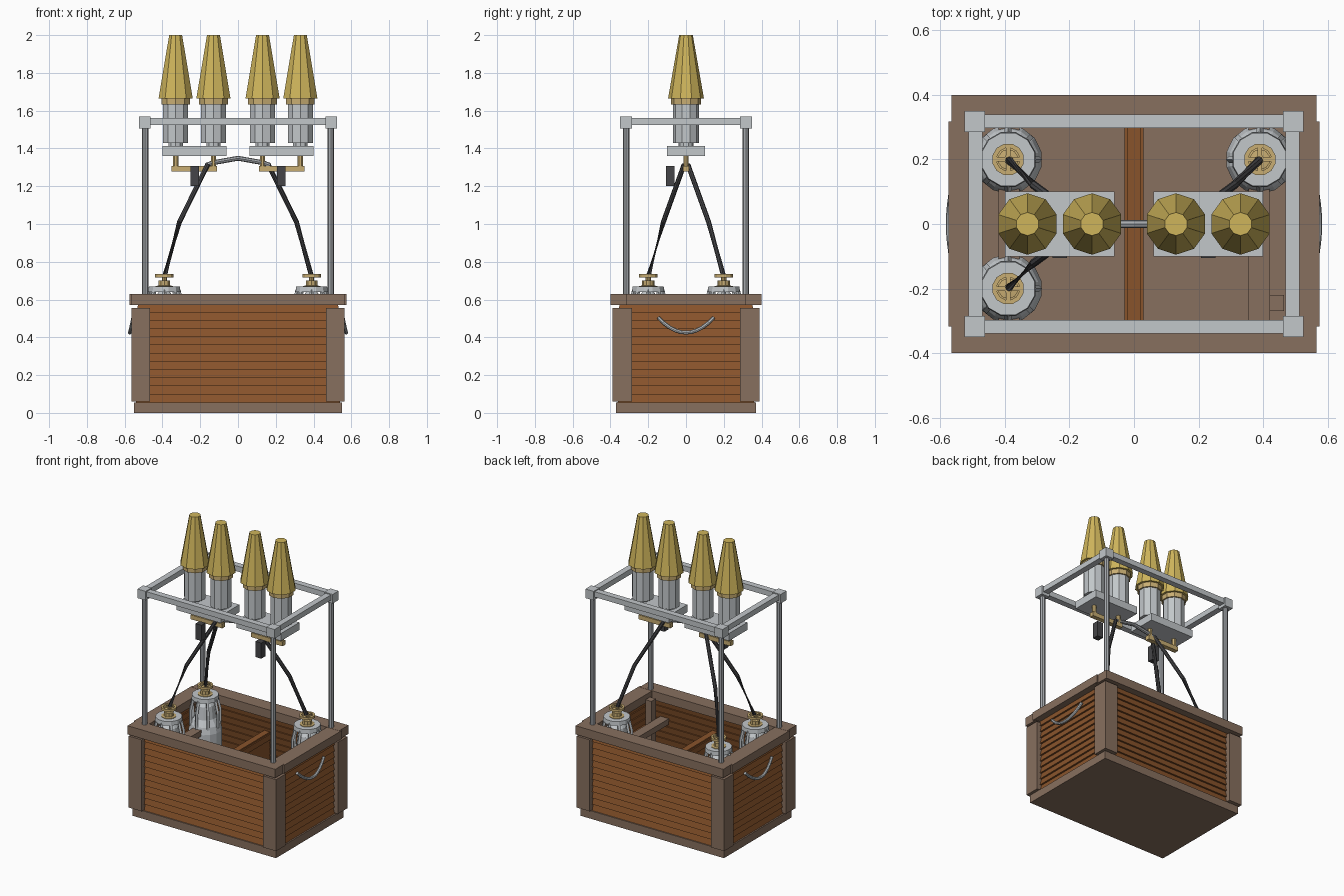
import bpy, bmesh, math
from mathutils import Vector

if "Cube" in bpy.data.objects:
    bpy.data.objects.remove(bpy.data.objects["Cube"])


def material(name, r, g, b):
    m = bpy.data.materials.new(name)
    m.diffuse_color = (r, g, b, 1)
    m.use_nodes = True
    m.node_tree.nodes["Principled BSDF"].inputs["Base Color"].default_value = m.diffuse_color
    return m


WICKER = material("orange wood", 0.25, 0.088, 0.024)
TRIM = material("grey brown wood", 0.245, 0.16, 0.113)
GOLD = material("gold", 0.62, 0.46, 0.105)
BRASS = material("brass", 0.58, 0.42, 0.17)
ALLOY = material("light alloy", 0.54, 0.57, 0.59)
STEEL = material("steel tube", 0.38, 0.40, 0.42)
RUBBER = material("dark rubber", 0.06, 0.06, 0.065)


def finish(bm, name, mat):
    bmesh.ops.recalc_face_normals(bm, faces=bm.faces)
    me = bpy.data.meshes.new(name)
    bm.to_mesh(me)
    bm.free()
    me.materials.append(mat)
    ob = bpy.data.objects.new(name, me)
    bpy.context.collection.objects.link(ob)
    return ob


def box(name, mat, x0, x1, y0, y1, z0, z1):
    bm = bmesh.new()
    bmesh.ops.create_cube(bm, size=1)
    for v in bm.verts:
        v.co = ((x0 + x1) / 2 + v.co.x * (x1 - x0),
                (y0 + y1) / 2 + v.co.y * (y1 - y0),
                (z0 + z1) / 2 + v.co.z * (z1 - z0))
    return finish(bm, name, mat)


def mirror_box(name, mat, sx, sy, x0, x1, y0, y1, z0, z1):
    """Box given in the positive quadrant, flipped by the signs."""
    xs, ys = sorted((x0 * sx, x1 * sx)), sorted((y0 * sy, y1 * sy))
    return box(name, mat, *xs, *ys, z0, z1)


def loft(bm, rings, closed=False):
    """Skin a list of vertex rings, capping the ends unless closed."""
    n = len(rings[0])
    pairs = list(zip(rings, rings[1:]))
    if closed:
        pairs.append((rings[-1], rings[0]))
    for a, b in pairs:
        for i in range(n):
            j = (i + 1) % n
            bm.faces.new((a[i], a[j], b[j], b[i]))
    if not closed:
        bm.faces.new(rings[0])
        bm.faces.new(rings[-1])


def lathe(name, mat, x, y, profile, sides=12, closed=False):
    bm = bmesh.new()
    rings = []
    for r, z in profile:
        rings.append([bm.verts.new((x + r * math.cos(2 * math.pi * (i + 0.5) / sides),
                                    y + r * math.sin(2 * math.pi * (i + 0.5) / sides), z))
                      for i in range(sides)])
    loft(bm, rings, closed)
    return finish(bm, name, mat)


def tube(name, mat, pts, r, sides=8):
    bm = bmesh.new()
    pts = [Vector(p) for p in pts]
    rings = []
    for i, p in enumerate(pts):
        t = (pts[min(i + 1, len(pts) - 1)] - pts[max(i - 1, 0)]).normalized()
        ref = Vector((0, 0, 1)) if abs(t.z) < 0.9 else Vector((1, 0, 0))
        u = t.cross(ref).normalized()
        w = t.cross(u)
        rings.append([bm.verts.new(p + r * (math.cos(a) * u + math.sin(a) * w))
                      for a in (2 * math.pi * k / sides for k in range(sides))])
    loft(bm, rings)
    return finish(bm, name, mat)


# Basket floor and lapped plank walls
box("base", TRIM, -0.55, 0.55, -0.37, 0.37, 0, 0.055)
SLATS, Z0, Z1 = 12, 0.055, 0.575
step = (Z1 - Z0) / SLATS
outer, inner = [], []
for i in range(SLATS):
    z = Z0 + i * step
    outer += [(0.0, z), (-0.012, z + step)]
    inner += [(-0.04, z), (-0.048, z + step)]
bm = bmesh.new()
rings = [[bm.verts.new((sx * (0.54 + o), sy * (0.362 + o), z))
          for sx, sy in ((1, 1), (-1, 1), (-1, -1), (1, -1))]
         for o, z in outer + inner[::-1]]
loft(bm, rings, closed=True)
finish(bm, "plank_walls", WICKER)

# Corner boards, rim boards and the inner divider
for sx in (-1, 1):
    for sy in (-1, 1):
        mirror_box("corner_board_front", TRIM, sx, sy, 0.465, 0.565, 0.35, 0.39, 0.06, 0.555)
        mirror_box("corner_board_side", TRIM, sx, sy, 0.53, 0.565, 0.285, 0.35, 0.06, 0.555)
for s in (-1, 1):
    mirror_box("rim_long", TRIM, 1, s, -0.565, 0.565, 0.30, 0.40, 0.57, 0.63)
    mirror_box("rim_short", TRIM, s, 1, 0.47, 0.575, -0.318, 0.318, 0.572, 0.629)
    mirror_box("tank_rail", TRIM, s, 1, 0.355, 0.42, -0.32, 0.32, 0.42, 0.46)
box("inner_post", TRIM, 0.42, 0.465, -0.27, -0.22, 0.05, 0.60)
box("divider", WICKER, -0.022, 0.022, -0.325, 0.325, 0.05, 0.47)
box("divider_cap", WICKER, -0.03, 0.03, -0.325, 0.325, 0.42, 0.46)

# Rope handles on the short sides
for s in (-1, 1):
    tube("handle", ALLOY, [(s * (0.555 + 0.018 * math.cos(math.pi * t / 2)), 0.147 * t,
                            0.425 + 0.08 * t * t) for t in (k / 5 for k in range(-5, 6))], 0.010)


# Fuel tanks with guard collar, valve and hand wheel
def tank(x, y):
    lathe("tank_body", ALLOY, x, y,
          [(0.10, 0.055), (0.106, 0.075), (0.106, 0.43), (0.095, 0.475),
           (0.07, 0.515), (0.06, 0.60), (0.03, 0.64)], 14)
    lathe("tank_collar", ALLOY, x, y,
          [(0.088, 0.64), (0.085, 0.668), (0.045, 0.668), (0.045, 0.64)], 12, True)
    for k in range(8):
        a = 2 * math.pi * k / 8
        c, s = math.cos(a), math.sin(a)
        tube("collar_strut", ALLOY, [(x + r * c, y + r * s, z) for r, z in
                                     ((0.095, 0.46), (0.095, 0.56), (0.075, 0.65))], 0.011, 4)
    lathe("valve", BRASS, x, y, [(0.048, 0.655), (0.048, 0.672), (0.032, 0.674),
                                 (0.032, 0.70), (0.014, 0.702), (0.014, 0.735)], 10)
    lathe("hand_wheel", BRASS, x, y, [(0.05, 0.718), (0.05, 0.734),
                                      (0.036, 0.734), (0.036, 0.718)], 12, True)
    box("wheel_spoke", BRASS, x - 0.04, x + 0.04, y - 0.007, y + 0.007, 0.72, 0.732)
    box("wheel_spoke", BRASS, x - 0.007, x + 0.007, y - 0.04, y + 0.04, 0.72, 0.732)
    sx, sy = math.copysign(1, x), math.copysign(1, y)
    tube("fuel_hose", RUBBER, [(x, y, 0.72), (sx * 0.31, sy * 0.12, 1.01),
                               (sx * 0.16, sy * 0.01, 1.315)], 0.013)


for x, y in ((-0.39, 0.2), (-0.39, -0.2), (0.39, 0.2)):
    tank(x, y)

# Hose linking the two burner sets
tube("link_hose", STEEL, [(-0.17, 0, 1.31), (-0.13, 0, 1.325), (0, 0, 1.348),
                          (0.13, 0, 1.325), (0.17, 0, 1.31)], 0.013)

# Load frame on four uprights
for s in (-1, 1):
    mirror_box("frame_long", ALLOY, 1, s, -0.50, 0.50, 0.298, 0.34, 1.525, 1.562)
    mirror_box("frame_short", ALLOY, s, 1, 0.47, 0.512, -0.32, 0.32, 1.525, 1.562)
    for sy in (-1, 1):
        mirror_box("frame_corner", ALLOY, s, sy, 0.462, 0.525, 0.285, 0.35, 1.505, 1.568)
        tube("upright", STEEL, [(s * 0.492, sy * 0.317, 0.62), (s * 0.492, sy * 0.317, 1.51)], 0.017)

# Burner pairs
for s in (-1, 1):
    mirror_box("burner_plate", ALLOY, s, 1, 0.06, 0.40, -0.10, 0.10, 1.36, 1.412)
    mirror_box("fuel_bar", BRASS, s, 1, 0.11, 0.352, -0.016, 0.016, 1.278, 1.308)
    mirror_box("blast_handle", RUBBER, s, 1, 0.207, 0.252, -0.106, -0.06, 1.20, 1.308)
    for x in (s * 0.13, s * 0.33):
        lathe("fuel_stem", BRASS, x, 0, [(0.015, 1.30), (0.015, 1.365)], 8)
        lathe("burner_can", ALLOY, x, 0, [(0.04, 1.41), (0.04, 1.43), (0.07, 1.43), (0.07, 1.64)], 10)
        lathe("burner_ring", BRASS, x, 0, [(0.08, 1.632), (0.08, 1.668)], 10)
        lathe("flame_cone", GOLD, x, 0, [(0.095, 1.665), (0.036, 2.0)], 10)
